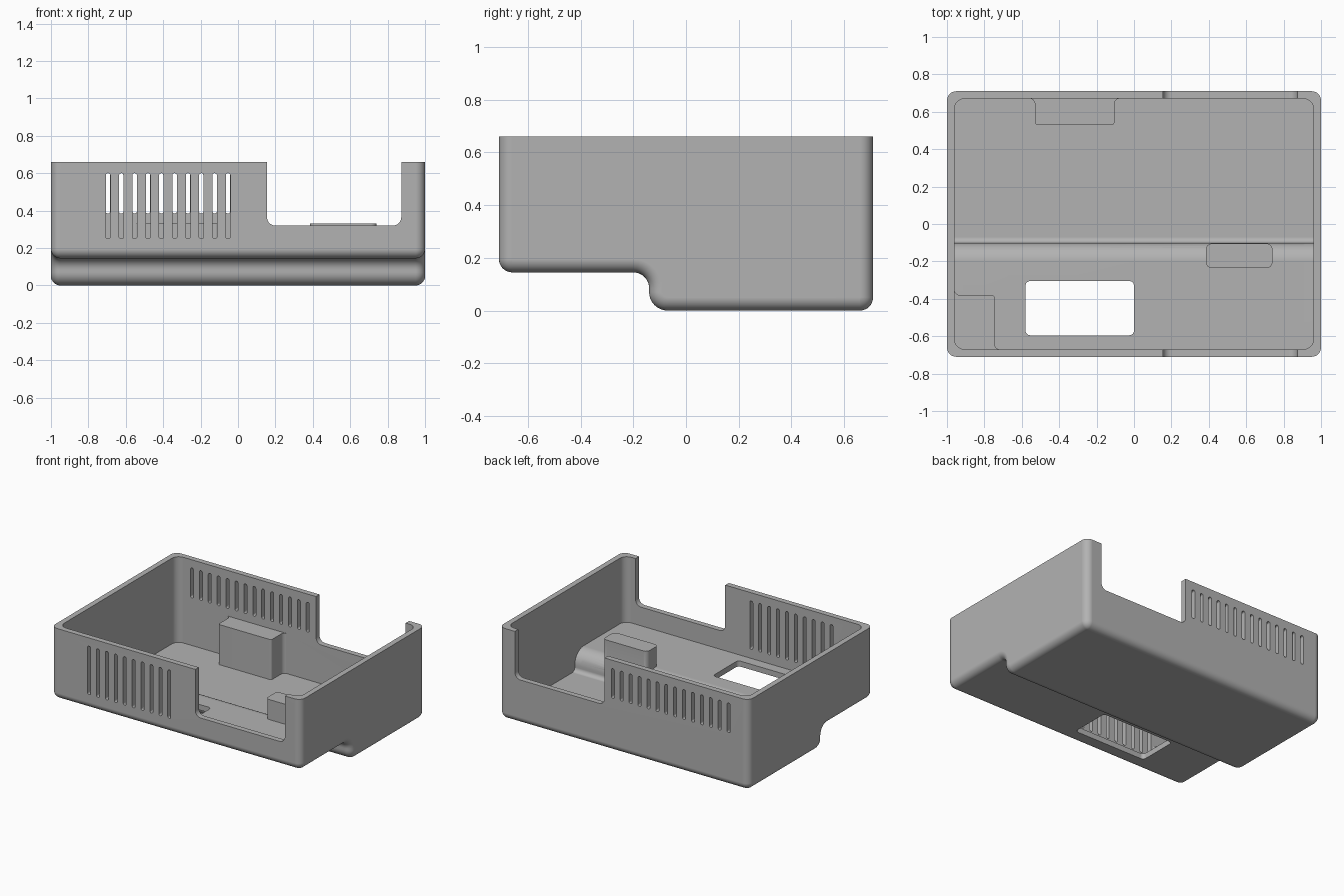
import bpy, bmesh
from math import sin, cos, pi, radians
from mathutils import Vector

cube = bpy.data.objects.get("Cube")
if cube:
    bpy.data.objects.remove(cube, do_unlink=True)

STEPS = 8
WALL, EDGE, TOP = 0.04, 0.05, 0.66
QUARTER = [i * pi / 2 / STEPS for i in range(STEPS + 1)]

plastic = bpy.data.materials.new("grey_plastic")
plastic.use_nodes = True
GREY = (0.45, 0.45, 0.45, 1)
plastic.diffuse_color = GREY
plastic.node_tree.nodes["Principled BSDF"].inputs["Base Color"].default_value = GREY


def rounded(corners):
    """Outline with square corners (u, v, radius) turned into arcs."""
    out = []
    for i, (u, v, r) in enumerate(corners):
        p = Vector((u, v))
        if r is None:
            out.append(p)
            continue
        a = (Vector(corners[i - 1][:2]) - p).normalized()
        b = (Vector(corners[(i + 1) % len(corners)][:2]) - p).normalized()
        out += [p + r * (a * (1 - sin(t)) + b * (1 - cos(t))) for t in QUARTER]
    return out


def rectangle(u0, u1, v0, v1, r):
    return rounded([(u0, v0, r), (u1, v0, r), (u1, v1, r), (u0, v1, r)])


def skin(bm, rings):
    """Closed solid through a row of matching rings."""
    rows = [[bm.verts.new(p) for p in ring] for ring in rings]
    for a, b in zip(rows, rows[1:]):
        for i in range(len(a)):
            bm.faces.new((a[i - 1], a[i], b[i], b[i - 1]))
    bm.faces.new(rows[0])
    bm.faces.new(rows[-1])


def prism(bm, outline, axis, lo, hi):
    place = (lambda p, w: (p.x, p.y, w)) if axis == "z" else (lambda p, w: (p.x, w, p.y))
    skin(bm, [[place(p, w) for p in outline] for w in (lo, hi)])


def finish(bm, name):
    bmesh.ops.remove_doubles(bm, verts=bm.verts, dist=1e-5)
    bmesh.ops.recalc_face_normals(bm, faces=bm.faces)
    mesh = bpy.data.meshes.new(name)
    bm.to_mesh(mesh)
    bm.free()
    mesh.materials.append(plastic)
    obj = bpy.data.objects.new(name, mesh)
    bpy.context.collection.objects.link(obj)
    return obj


def apply(obj, mod):
    bpy.context.view_layer.objects.active = obj
    bpy.ops.object.modifier_apply(modifier=mod.name)


def cut(target, cutter):
    cutter.hide_render = True
    mod = target.modifiers.new("cut", "BOOLEAN")
    mod.operation, mod.solver, mod.object = "DIFFERENCE", "EXACT", cutter
    apply(target, mod)
    bpy.data.objects.remove(cutter, do_unlink=True)


def stepped_section(side, floor, r, top):
    """Side profile with the raised front floor, inset from the outside."""
    y, step = 0.71 - side, -0.14 + floor
    return rounded([(-y, top, None), (-y, 0.145 + floor, r),
                    (step, 0.145 + floor, 0.06 + floor), (step, floor, 0.07 - floor),
                    (y, floor, r), (y, top, None)])


def stepped_solid(name, half, radius, section):
    """Stepped profile swept along x, with rounded ends."""
    ends = [(half - radius * (1 - sin(t)), radius * (1 - cos(t))) for t in QUARTER]
    rows = [(-x, d) for x, d in reversed(ends)] + ends
    bm = bmesh.new()
    skin(bm, [[(x, p.x, p.y) for p in section(d)] for x, d in rows])
    return finish(bm, name)


# Outer case and its hollow
case = stepped_solid("case_shell", 1, EDGE,
                     lambda d: stepped_section(d, d, EDGE - d, TOP))
hollow = stepped_solid("hollow", 1 - WALL, 0.055,
                       lambda d: stepped_section(WALL + d, WALL, 0, 0.8))

# Inner support blocks, left standing inside the hollow
bm = bmesh.new()
back, side = 0.671, -0.961
back_block = [(-0.7, 0.7, None), (-0.7, back, None), (-0.53, back, 0.03),
              (-0.53, 0.53, 0.015), (-0.105, 0.53, 0.015), (-0.105, back, 0.03),
              (0.1, back, None), (0.1, 0.7, None)]
corner_block = [(-0.98, -0.69, None), (-0.6, -0.69, None), (-0.6, -back, None),
                (-0.745, -back, 0.03), (-0.745, -0.38, 0.015), (side, -0.38, 0.03),
                (side, -0.25, None), (-0.98, -0.25, None)]
for outline in (rounded(back_block), rounded(corner_block),
                rectangle(0.385, 0.74, -0.235, -0.105, 0.03)):
    prism(bm, outline, "z", -0.1, 0.33)
cut(hollow, finish(bm, "support_blocks"))
cut(case, hollow)

# Openings: wall notches, vent slots and the floor window
bm = bmesh.new()
for lo, hi, first, count, bottom in ((-0.8, -0.6, -0.695, 10, 0.25),
                                     (0.6, 0.8, -0.838, 14, 0.385)):
    prism(bm, rectangle(0.155, 0.873, 0.32, 0.9, 0.045), "y", lo, hi)
    for i in range(count):
        x = first + i * 0.0713
        prism(bm, rectangle(x - 0.012, x + 0.012, bottom, 0.6, 0.011), "y", lo, hi)
prism(bm, rectangle(-0.58, 0, -0.595, -0.305, 0.025), "z", 0, 0.3)
cut(case, finish(bm, "openings"))

# Smooth fillets, crisp edges
bpy.ops.object.select_all(action="DESELECT")
case.select_set(True)
bpy.context.view_layer.objects.active = case
bpy.ops.object.shade_smooth_by_angle(angle=radians(30))
normals = case.modifiers.new("normals", "WEIGHTED_NORMAL")
normals.keep_sharp = True
